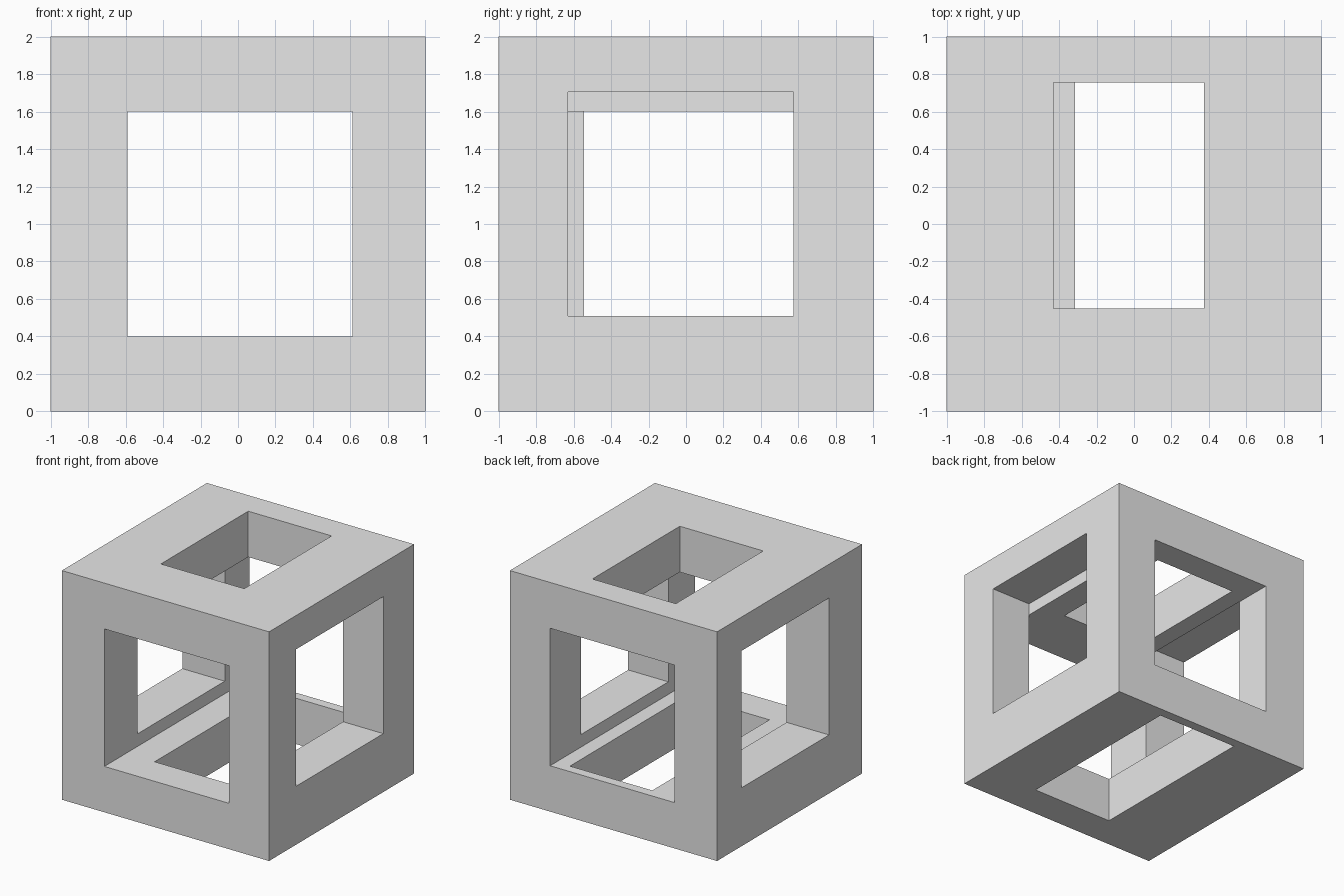
import bpy
from mathutils import Vector

default = bpy.data.objects.get("Cube")
if default:
    bpy.data.objects.remove(default, do_unlink=True)

grey = bpy.data.materials.new("plain_grey")
grey.use_nodes = True
grey.diffuse_color = (0.8, 0.8, 0.8, 1)
grey.node_tree.nodes["Principled BSDF"].inputs["Base Color"].default_value = (0.8, 0.8, 0.8, 1)


def box(name, x, y, z):
    """Box spanning the given (low, high) range on each axis."""
    low, high = (Vector(c) for c in zip(x, y, z))
    bpy.ops.mesh.primitive_cube_add(size=1, location=(low + high) / 2)
    obj = bpy.context.object
    obj.name = obj.data.name = name
    obj.scale = high - low
    bpy.ops.object.transform_apply(location=True, rotation=False, scale=True)
    obj.data.materials.append(grey)
    return obj


frame = box("cube_frame", (-1, 1), (-1, 1), (0, 2))

# Openings: a tunnel from front to back, and one offset window in each other wall
openings = [
    ("tunnel_cutter", (-0.59, 0.612), (-1.2, 1.2), (0.4, 1.6)),
    ("left_window_cutter", (0.61, 1.2), (-0.63, 0.575), (0.51, 1.705)),
    ("right_window_cutter", (-1.2, -0.588), (-0.545, 0.66), (0.51, 1.705)),
    ("top_window_cutter", (-0.43, 0.375), (-0.45, 0.755), (1.5, 2.2)),
    ("bottom_window_cutter", (-0.315, 0.48), (-0.7, 0.915), (-0.2, 0.5)),
]
for opening in openings:
    cutter = box(*opening)
    cutter.hide_render = True
    cut = frame.modifiers.new(cutter.name, "BOOLEAN")
    cut.operation = "DIFFERENCE"
    cut.solver = "EXACT"
    cut.object = cutter
    bpy.context.view_layer.objects.active = frame
    bpy.ops.object.modifier_apply(modifier=cut.name)
    bpy.data.objects.remove(cutter, do_unlink=True)
